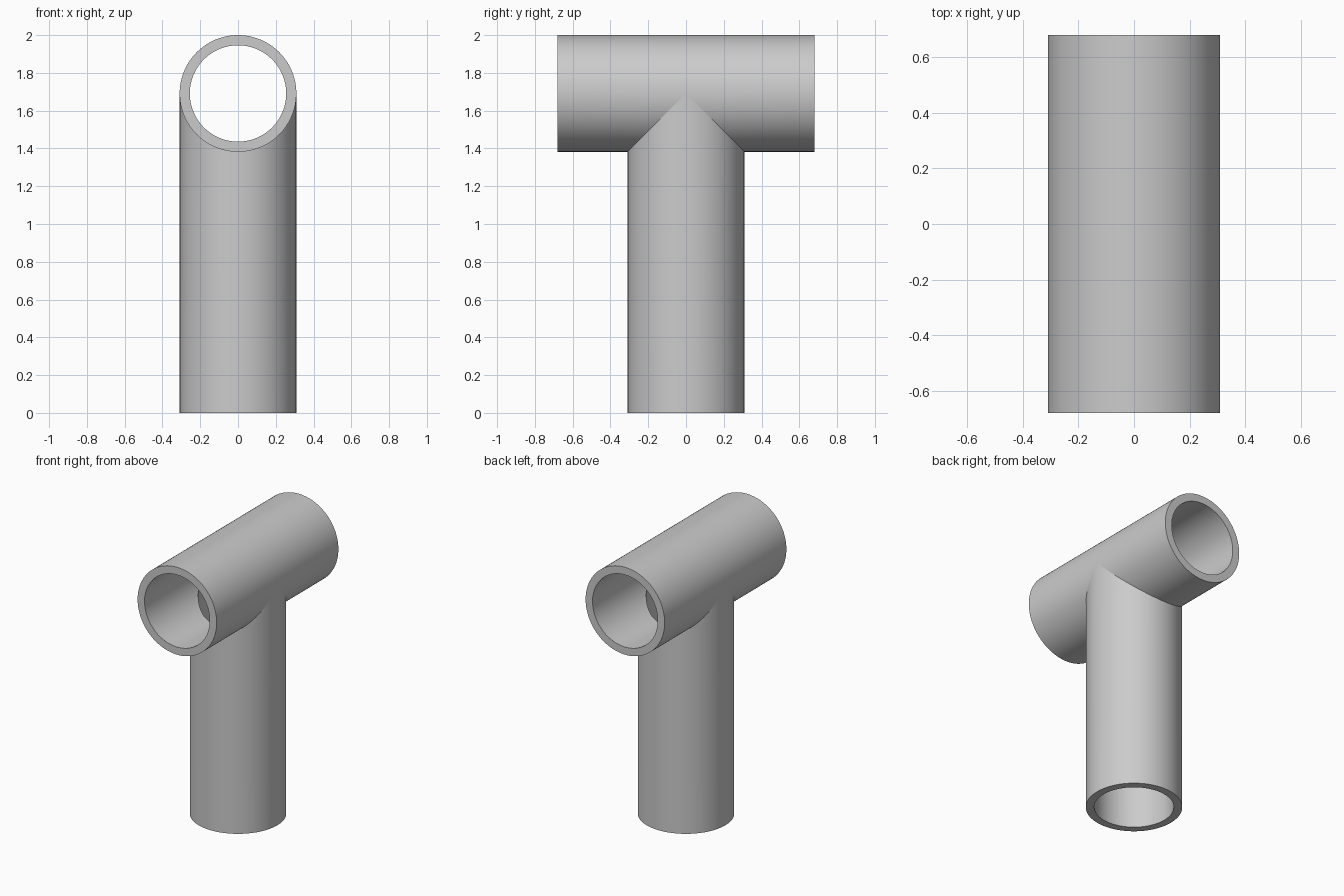
import bpy, bmesh, math

cube = bpy.data.objects.get("Cube")
if cube:
    bpy.data.objects.remove(cube, do_unlink=True)

OUTER, INNER = 0.309, 0.255
AXIS_Z = 2.0 - OUTER      # height of the cross pipe's axis
HALF = 0.68               # half length of the cross pipe
SEGS = 96

grey = bpy.data.materials.new("pipe_grey")
grey.use_nodes = True
colour = (0.6, 0.6, 0.6, 1.0)
grey.diffuse_color = colour
grey.node_tree.nodes["Principled BSDF"].inputs["Base Color"].default_value = colour

bm = bmesh.new()


def face(*points):
    bm.faces.new([bm.verts.new(p) for p in points])


def ring(r, i):
    a = 2 * math.pi * i / SEGS
    return r * math.cos(a), r * math.sin(a)


# Tubular walls: cross pipe halves and stem, mitred where they meet
def wall(r):
    for i in range(SEGS):
        (x0, s0), (x1, s1) = ring(r, i), ring(r, i + 1)
        for side in (-1, 1):
            face((x0, side * HALF, AXIS_Z + s0),
                 (x1, side * HALF, AXIS_Z + s1),
                 (x1, side * max(0, -s1), AXIS_Z + s1),
                 (x0, side * max(0, -s0), AXIS_Z + s0))
        face((x0, s0, 0), (x1, s1, 0),
             (x1, s1, AXIS_Z - abs(s1)), (x0, s0, AXIS_Z - abs(s0)))


# Flat annular rim closing one open end
def rim(place):
    for i in range(SEGS):
        face(*(place(*ring(r, k)) for r, k in
               ((OUTER, i), (OUTER, i + 1), (INNER, i + 1), (INNER, i))))


wall(OUTER)
wall(INNER)
rim(lambda x, s: (x, s, 0))
rim(lambda x, s: (x, -HALF, AXIS_Z + s))
rim(lambda x, s: (x, HALF, AXIS_Z + s))

bmesh.ops.remove_doubles(bm, verts=bm.verts[:], dist=0.00001)
bmesh.ops.recalc_face_normals(bm, faces=bm.faces[:])


# Smooth walls, with crisp rims and mitre seams
def on_mitre(v):
    return abs(abs(v.co.y) - (AXIS_Z - v.co.z)) < 0.0001


for f in bm.faces:
    f.smooth = True
for e in bm.edges:
    if e.calc_face_angle(0) > math.radians(30) or all(on_mitre(v) for v in e.verts):
        e.smooth = False

mesh = bpy.data.meshes.new("pipe_tee")
bm.to_mesh(mesh)
bm.free()
mesh.materials.append(grey)
bpy.context.collection.objects.link(bpy.data.objects.new("pipe_tee", mesh))
